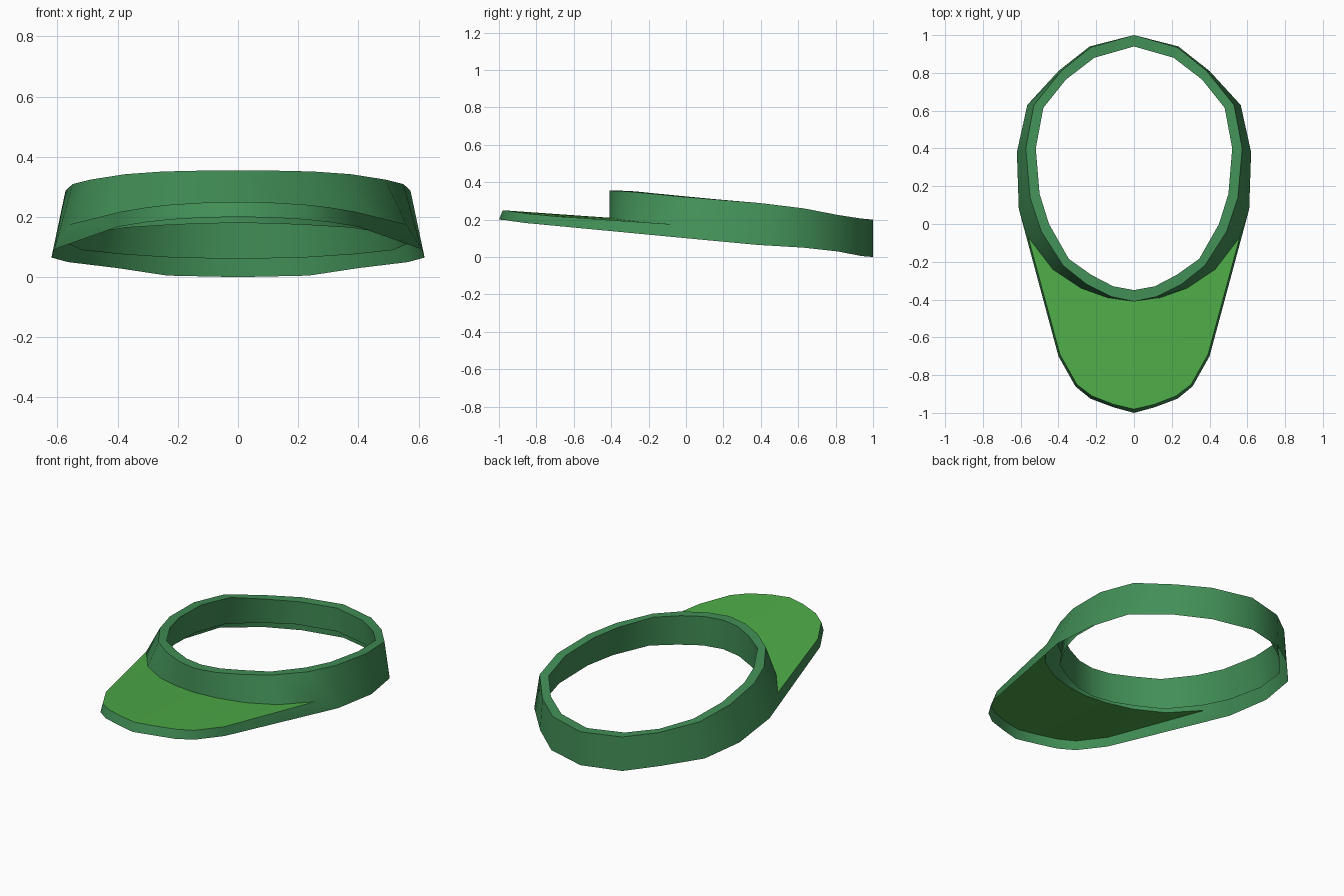
import bpy, bmesh, math

if "Cube" in bpy.data.objects:
    bpy.data.objects.remove(bpy.data.objects["Cube"])


def material(name, rgb):
    m = bpy.data.materials.new(name)
    m.diffuse_color = (*rgb, 1)
    m.use_nodes = True
    m.node_tree.nodes["Principled BSDF"].inputs["Base Color"].default_value = m.diffuse_color
    return m


band_green = material("band green", (0.054, 0.275, 0.094))
bill_green = material("bill green", (0.074, 0.405, 0.063))


def build(name, strips, mat):
    """Skin between pairs of half contours (back to front), mirrored in x."""
    bm = bmesh.new()
    for a, b in strips:
        for s in (1, -1):
            for i in range(len(a) - 1):
                ring = []
                for p in (a[i], b[i], b[i + 1], a[i + 1]):
                    if p not in ring:
                        ring.append(p)
                if len(ring) > 2:
                    verts = [bm.verts.new((s * x, y, z)) for x, y, z in ring]
                    bm.faces.new(verts[::s])
    bmesh.ops.remove_doubles(bm, verts=bm.verts, dist=1e-4)
    me = bpy.data.meshes.new(name)
    bm.to_mesh(me)
    bm.free()
    me.materials.append(mat)
    ob = bpy.data.objects.new(name, me)
    bpy.context.collection.objects.link(ob)
    bpy.ops.object.select_all(action='DESELECT')
    ob.select_set(True)
    bpy.context.view_layer.objects.active = ob
    bpy.ops.object.shade_smooth_by_angle(angle=math.radians(40))
    return ob


# Lower outer contour: back of the band, then along the bill edge
band_foot = [(0, 1, 0), (.235, .94, .005), (.40, .81, .03), (.565, .63, .05),
             (.62, .38, .065), (.61, .08, .093)]
rim_foot = [(.40, -.70, .167), (.31, -.86, .182), (.23, -.925, .191),
            (.11, -.97, .198), (0, -1, .20)]
# Bill: side corner, upper edge, and junction with the band
corner = (.56, -.07, .175)
bill_edge = [corner, (.392, -.69, .217), (.302, -.85, .232), (.223, -.91, .241),
             (.107, -.955, .248), (0, -.98, .25)]
joint = [corner, (.43, -.24, .187), (.28, -.34, .198), (.14, -.39, .206), (0, -.41, .21)]


# Top rim heights fall from the front to the back
def rim_z(y):
    keys = [(-.41, .355), (-.3, .35), (0, .32), (.4, .288), (.63, .26),
            (.81, .225), (.94, .205), (1, .2)]
    for (y0, z0), (y1, z1) in zip(keys, keys[1:]):
        if y <= y1:
            return z0 + (z1 - z0) * (y - y0) / (y1 - y0)
    return .2


top_outer = [(x, y, rim_z(y)) for x, y in
             [(0, 1), (.23, .935), (.385, .81), (.53, .63), (.573, .40), (.55, .14),
              (.49, -.04), (.375, -.22), (.25, -.32), (.12, -.385), (0, -.41)]]
inner_xy = [(0, .94), (.21, .88), (.36, .765), (.48, .615), (.52, .40), (.50, .16),
            (.45, 0), (.345, -.185), (.225, -.27), (.11, -.33), (0, -.35)]
top_inner = [(x, y, o[2]) for (x, y), o in zip(inner_xy, top_outer)]
# Lower edge of the inner wall, slightly flared
inner_foot = [(x * 1.08, y, .06 + .12 * (.94 - y) / 1.29) for x, y in inner_xy]

# Headband: outer wall, top rim, inner wall and the rim wall around the bill
build("headband", [
    (band_foot + joint, top_outer),
    (top_outer, top_inner),
    (top_inner, inner_foot),
    (band_foot[5:] + rim_foot, bill_edge),
], band_green)

# Bill: top plate between its edge and the band
build("bill", [(bill_edge, joint[:4] + joint[3:])], bill_green)
